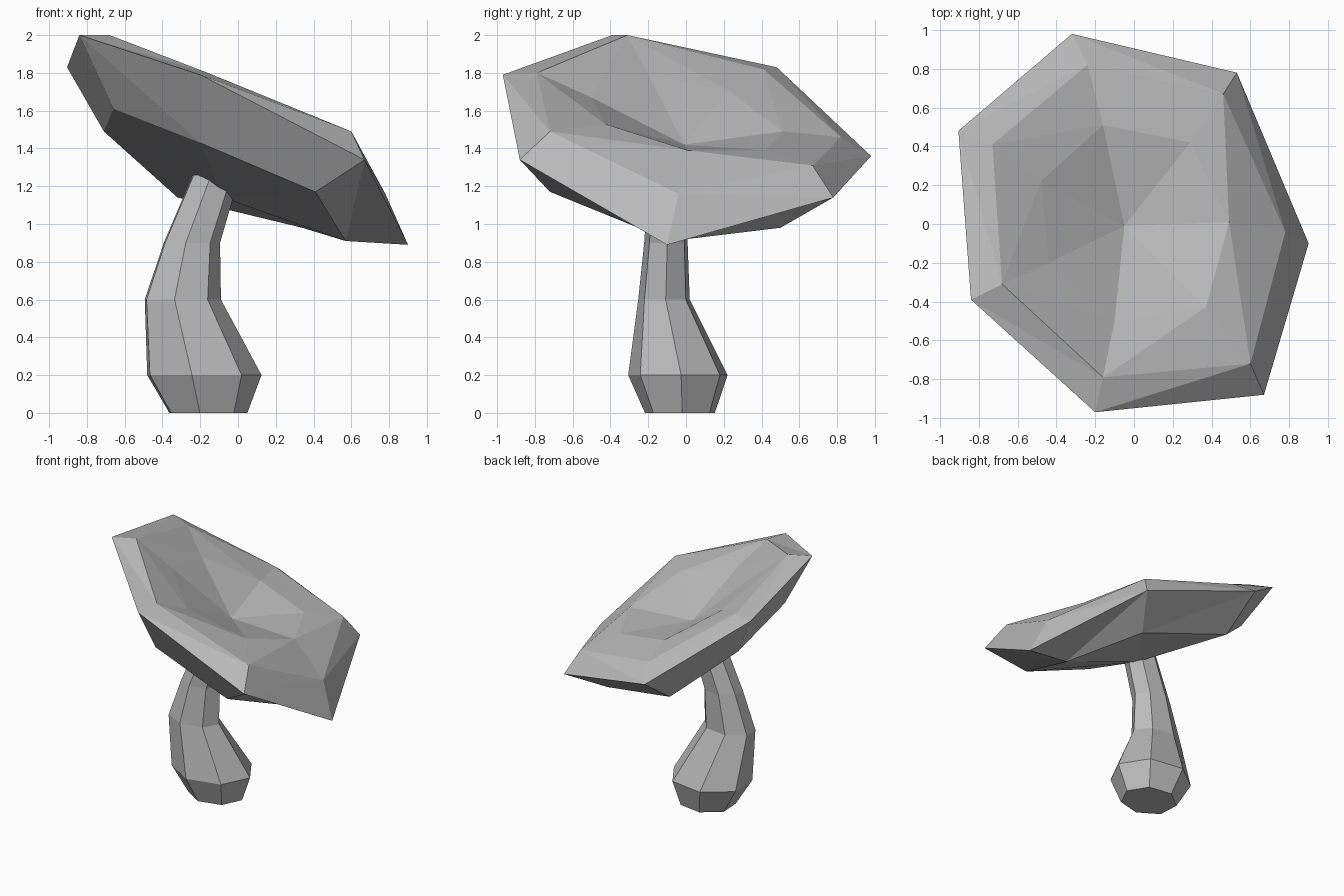
import bpy, bmesh, math

cube = bpy.data.objects.get("Cube")
if cube:
    bpy.data.objects.remove(cube)

mat = bpy.data.materials.new("plain grey")
mat.use_nodes = True
colour = (0.5, 0.5, 0.5, 1)
mat.diffuse_color = colour
mat.node_tree.nodes["Principled BSDF"].inputs["Base Color"].default_value = colour


def bridge(bm, low, high):
    """Join two rings, folding each quad along its higher diagonal."""
    n = len(low)
    for i in range(n):
        a, b, c, d = low[i], low[(i + 1) % n], high[(i + 1) % n], high[i]
        if a.co.z + c.co.z > b.co.z + d.co.z:
            tris = (a, b, c), (a, c, d)
        else:
            tris = (a, b, d), (b, c, d)
        for tri in tris:
            bm.faces.new(tri)


def cap_end(bm, ring, point):
    """Close a ring with a fan to one point."""
    tip = bm.verts.new(point)
    for a, b in zip(ring, ring[1:] + ring[:1]):
        bm.faces.new((a, b, tip))


def finish(bm, name):
    bmesh.ops.recalc_face_normals(bm, faces=bm.faces)
    mesh = bpy.data.meshes.new(name)
    bm.to_mesh(mesh)
    bm.free()
    mesh.materials.append(mat)
    obj = bpy.data.objects.new(name, mesh)
    bpy.context.collection.objects.link(obj)


# Tilted seven-sided cap: underside, rim, lip and bowl rings
underside = [(-.32, .66, 1.14), (.34, .5, .98), (.57, -.08, .91), (.41, -.72, 1.17),
             (-.2, -.75, 1.43), (-.66, -.3, 1.61), (-.71, .36, 1.49)]
rim = [(-.32, .98, 1.36), (.53, .78, 1.14), (.9, -.1, .89), (.67, -.88, 1.34),
       (-.2, -.97, 1.79), (-.84, -.39, 2.0), (-.905, .48, 1.83)]
lip = [(-.24, .82, 1.46), (.46, .67, 1.31), (.78, -.04, 1.16), (.6, -.72, 1.49),
       (-.16, -.79, 1.8), (-.68, -.31, 2.0), (-.73, .41, 1.82)]
bowl = [(-.16, .51, 1.49), (.29, .42, 1.39), (.49, .01, 1.39), (.37, -.43, 1.53),
        (-.1, -.5, 1.67), (-.44, -.2, 1.79), (-.48, .22, 1.71)]
bm = bmesh.new()
rings = [[bm.verts.new(p) for p in ring] for ring in (underside, rim, lip, bowl)]
for low, high in zip(rings, rings[1:]):
    bridge(bm, low, high)
cap_end(bm, rings[0], (-.08, -.06, 1.14))
cap_end(bm, rings[-1], (-.05, -.01, 1.42))
finish(bm, "mushroom_cap")

# Bent stem: centre x, centre y, height, radius x, radius y
sections = [(-.165, -.03, 0, .215, .19), (-.19, -.04, .2, .315, .27),
            (-.3, -.115, .6, .21, .14), (-.25, -.105, .9, .155, .118),
            (-.12, -.09, 1.26, .13, .11)]
SIDES = 7
angles = [math.radians(3) + math.tau * i / SIDES for i in range(SIDES)]
bm = bmesh.new()
rings = [[bm.verts.new((x + rx * math.cos(a), y + ry * math.sin(a), z)) for a in angles]
         for x, y, z, rx, ry in sections]
for low, high in zip(rings, rings[1:]):
    for i in range(SIDES):
        j = (i + 1) % SIDES
        bm.faces.new((low[i], low[j], high[j], high[i]))
bm.faces.new(rings[0])
bm.faces.new(rings[-1])
finish(bm, "mushroom_stem")
